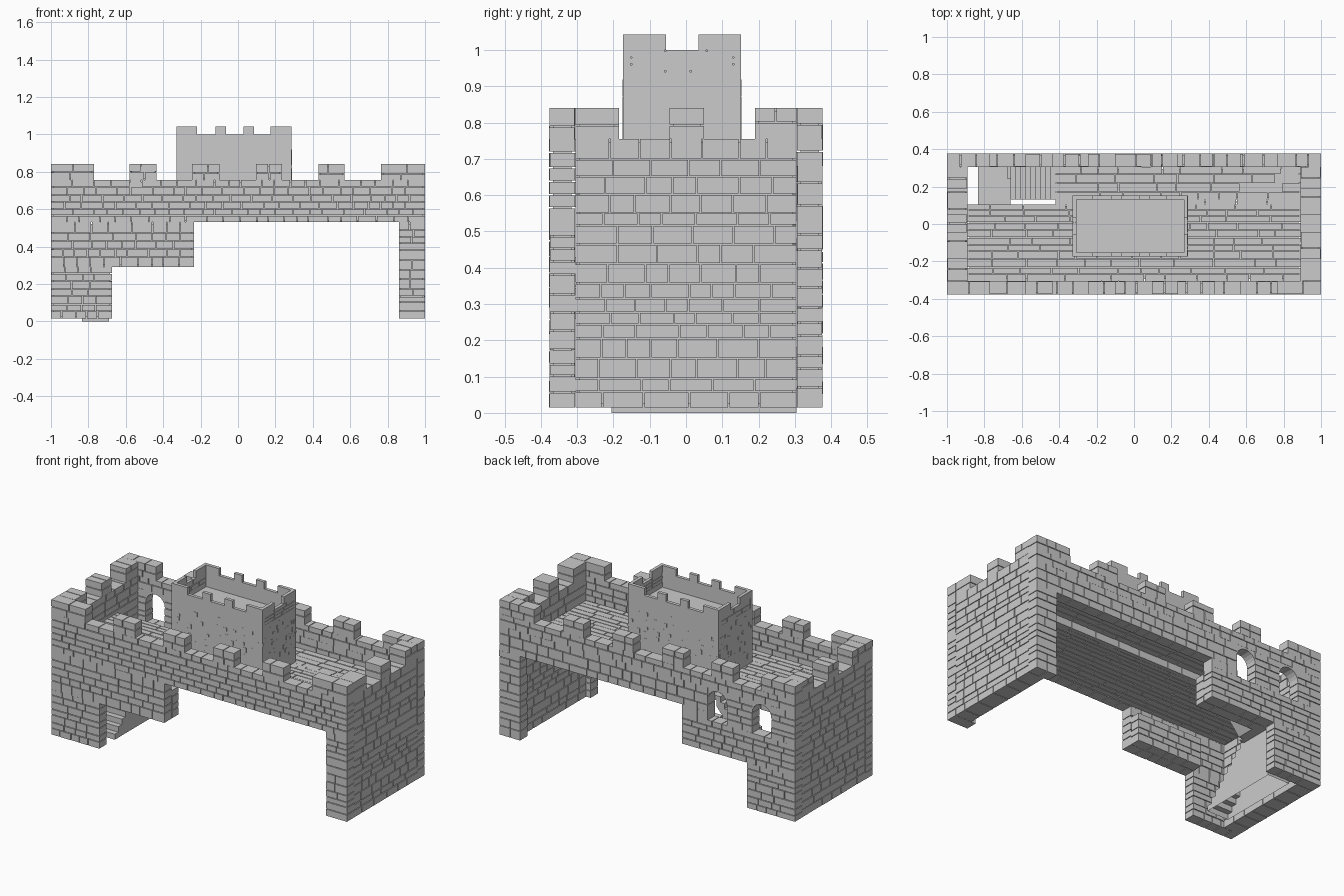
import bpy, bmesh, math, random
from mathutils import Vector

if "Cube" in bpy.data.objects:
    bpy.data.objects.remove(bpy.data.objects["Cube"])
random.seed(7)

def finish(name, bm):
    bmesh.ops.recalc_face_normals(bm, faces=bm.faces)
    me = bpy.data.meshes.new(name)
    bm.to_mesh(me)
    bm.free()
    ob = bpy.data.objects.new(name, me)
    bpy.context.collection.objects.link(ob)
    return ob

def box(bm, lo, hi):
    v = [bm.verts.new((x, y, z)) for x in (lo[0], hi[0]) for y in (lo[1], hi[1]) for z in (lo[2], hi[2])]
    for f in ((0, 1, 3, 2), (4, 6, 7, 5), (0, 4, 5, 1), (2, 3, 7, 6), (0, 2, 6, 4), (1, 5, 7, 3)):
        bm.faces.new([v[i] for i in f])

def axes_box(bm, axes, u, v, d):
    lo, hi = [0, 0, 0], [0, 0, 0]
    for a, (p, q) in zip(axes, (u, v, d)):
        lo[a], hi[a] = p, q
    box(bm, lo, hi)

def splits(a, b, smin, smax):
    """Random cut positions between a and b."""
    sizes = []
    while sum(sizes) < b - a:
        sizes.append(random.uniform(smin, smax))
    if len(sizes) > 1 and sum(sizes) - (b - a) > sizes[-1] / 2:
        sizes.pop()
    k, out = (b - a) / sum(sizes), [a]
    for s in sizes:
        out.append(out[-1] + s * k)
    return out

def masonry(name, axes, rects, depth, course=(.032, .055), brick=(.06, .12), rough=.002, c=.01):
    """Coursed bricks over a recessed core; axes = (along, up, through)."""
    bm, g = bmesh.new(), .002
    d0, d1 = depth
    for u0, u1, v0, v1 in rects:
        axes_box(bm, axes, (u0 + c, u1 - c), (v0 + c, v1 - c), (d0 + c, d1 - c))
        rows = splits(v0, v1, *course)
        for r0, r1 in zip(rows, rows[1:]):
            cols = splits(u0, u1, *brick)
            for c0, c1 in zip(cols, cols[1:]):
                j, k = random.uniform(0, rough), random.uniform(0, rough)
                axes_box(bm, axes, (c0 + (g if c0 > u0 else 0), c1 - (g if c1 < u1 - 1e-6 else 0)),
                         (r0 + (g if r0 > v0 else 0), r1 - (g if r1 < v1 - 1e-6 else 0)), (d0 + j, d1 - k))
    return finish(name, bm)

def prism(name, pts, axis, lo, hi, open_base=False):
    """Extrude a profile (other two axes in order) along an axis."""
    bm = bmesh.new()
    def at(p, t):
        q = list(p)
        q.insert(axis, t)
        return q
    f = bm.faces.new([bm.verts.new(at(p, lo)) for p in pts])
    r = bmesh.ops.extrude_face_region(bm, geom=[f], use_keep_orig=True)
    d = Vector(at((0, 0), hi - lo))
    bmesh.ops.translate(bm, vec=d, verts=[e for e in r['geom'] if isinstance(e, bmesh.types.BMVert)])
    bmesh.ops.recalc_face_normals(bm, faces=bm.faces)
    if open_base:
        base = [f for f in bm.faces if all(v.co.z < 1e-5 for v in f.verts)]
        bmesh.ops.delete(bm, geom=base, context='FACES')
    return finish(name, bm)

XZ, YZ, XY = (0, 2, 1), (1, 2, 0), (0, 1, 2)
T, Y0, Y1 = .755, .305, .377
FRONT, BACK = (-Y1, -Y0), (Y0, Y1)

# Long front wall with stepped left tower and thin right pier
masonry("front_wall", XZ, [(-1, -.675, .015, .29), (-1, -.235, .29, .53),
                           (-1, 1, .53, T), (.86, 1, .015, .53)], FRONT)

# Back wall, leaving two arched windows
W, CROWN = .065, .68
windows = (-.775, -.475)
a, b = windows
masonry("back_wall", XZ, [(-1, -.675, .015, .29), (-1, -.235, .29, .48), (-1, a - W, .48, CROWN),
                          (a + W, b - W, .48, CROWN), (b + W, -.235, .48, .53), (b + W, 1, .53, CROWN),
                          (-1, 1, CROWN, T), (.86, 1, .015, .53)], BACK)
for x in windows:
    arc = [(x - W * math.cos(math.pi * i / 10), .605 + W * math.sin(math.pi * i / 10)) for i in range(11)]
    prism("window_arch", arc + [(x + W, CROWN), (x - W, CROWN)], 1, Y0 + .002, Y1 - .002)

# End walls
for name, d in (("left_wall", (-1, -.89)), ("right_wall", (.89, 1))):
    masonry(name, YZ, [(-Y0, Y0, .015, T)], d)
    masonry(name + "_merlons", YZ, [(-Y0, -.185, T, .84), (-.045, .05, T, .84), (.19, Y0, T, .84)], d,
            brick=(.06, .1))

# Merlons on the long walls
spans = [(-1, -.77), (-.58, -.435), (-.245, -.1), (.095, .235), (.43, .57), (.765, 1)]
for name, d in (("front_merlons", FRONT), ("back_merlons", BACK)):
    masonry(name, XZ, [(p, q, T, .84) for p, q in spans], d)

# Inner ledges that thicken the low walls
masonry("front_ledge", XZ, [(-.675, -.235, .29, .46)], (-.305, -.24))
masonry("back_ledge", XZ, [(-.42, -.235, .29, .46), (-.675, -.42, .29, .325)], (.24, .305))

# Paved deck: deep main slab, thinner strip along the back, stair opening at left
paving = dict(course=(.03, .055), brick=(.09, .24))
masonry("deck_main", XY, [(-.89, .89, -Y0, .105), (-.42, .89, .105, .13)], (.532, .605), **paving)
masonry("deck_back", XY, [(-.42, .89, .13, Y0)], (.575, .605), **paving)

# Lower stair flight rising to the back, with landing
n, z1, y0, y1 = 9, .30, -.205, .1
steps = []
for i in range(n):
    y = y0 + (y1 - y0) * i / n
    steps += [(y, z1 * i / n), (y, z1 * (i + 1) / n)]
prism("lower_stairs", steps + [(Y0, z1), (Y0, 0)], 0, -.835, -.69, open_base=True)
prism("landing", [(-.69, .1), (-.66, .1), (-.66, Y0), (-.69, Y0)], 2, .29, z1)

# Upper flight turning to the right, up to the deck
n, x0, x1, z2 = 9, -.66, -.42, .605
steps = []
for i in range(n):
    x = x0 + (x1 - x0) * i / n
    steps += [(x, z1 + (z2 - z1) * i / n), (x, z1 + (z2 - z1) * (i + 1) / n)]
prism("upper_stairs", steps + [(x1, z2), (x1, .54), (x0 + .03, .29), (x0, .29)], 1, .13, Y0)

# Central turret: plain thin walls, coursed top band, roof floor and merlons
tx0, tx1, ty0, ty1, t = -.328, .287, -.173, .152, .02
bm = bmesh.new()
for y in (ty0, ty1 - t):
    box(bm, (tx0, y, .6), (tx1, y + t, 1.0))
for x in (tx0, tx1 - t):
    box(bm, (x, ty0 + t, .6), (x + t, ty1 - t, .94))
box(bm, (tx0 + t, ty0 + t, .87), (tx1 - t, ty1 - t, .91))
finish("turret", bm)
for x in (tx0, tx1 - t):
    masonry("turret_top_course", YZ, [(ty0 + t, ty1 - t, .94, 1.0)], (x, x + t), course=(.018, .03), c=.004)

bm = bmesh.new()
for p, q in ((tx0, -.22), (-.12, -.065), (.03, .085), (.175, tx1)):
    for y in (ty0, ty1 - t):
        box(bm, (p, y, 1.0), (q, y + t, 1.043))
for p, q in ((ty0 + t, -.055), (.035, ty1 - t)):
    for x in (tx0, tx1 - t):
        box(bm, (x, p, 1.0), (x + t, q, 1.043))
finish("turret_merlons", bm)

# Slightly raised slivers of stone on the turret faces
bm, e = bmesh.new(), .0015
for i in range(40):
    z, w, h = random.uniform(.63, .92), random.uniform(.006, .025), random.uniform(.012, .03)
    x, y = random.uniform(tx0, tx1 - w), random.uniform(ty0, ty1 - w)
    for yf in (ty0, ty1):
        box(bm, (x, yf - e, z), (x + w, yf + e, z + h))
    for xf in (tx0, tx1):
        box(bm, (xf - e, y, z), (xf + e, y + w, z + h))
finish("turret_stones", bm)
